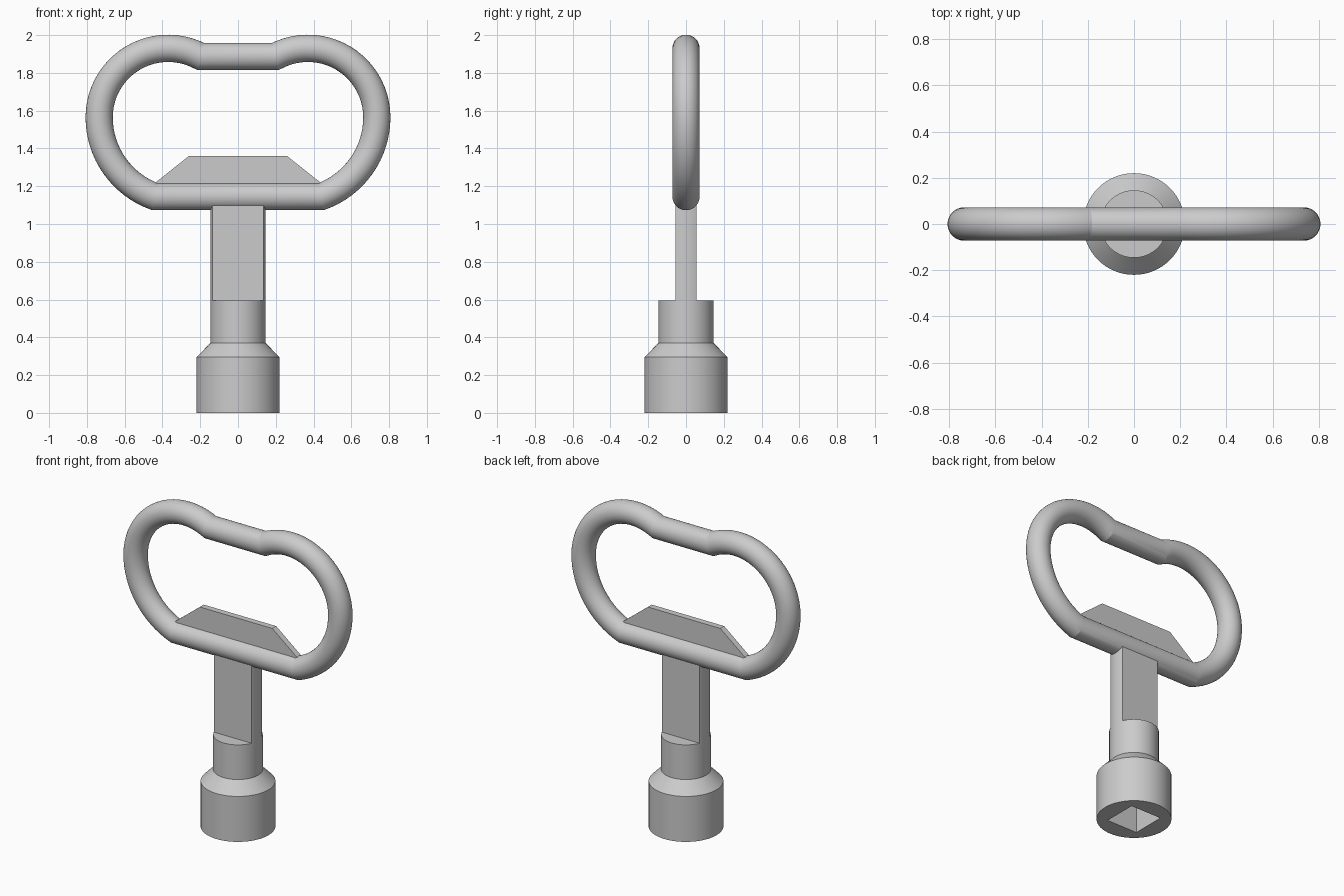
import bpy, bmesh
from math import sin, cos, pi, atan2
from mathutils import Vector

if "Cube" in bpy.data.objects:
    bpy.data.objects.remove(bpy.data.objects["Cube"])


def make(name, bm, angle=30):
    bmesh.ops.remove_doubles(bm, verts=bm.verts, dist=1e-5)
    bmesh.ops.recalc_face_normals(bm, faces=bm.faces)
    me = bpy.data.meshes.new(name)
    bm.to_mesh(me)
    bm.free()
    ob = bpy.data.objects.new(name, me)
    bpy.context.collection.objects.link(ob)
    smooth(ob, angle)
    return ob


def smooth(ob, angle):
    bpy.ops.object.select_all(action='DESELECT')
    ob.select_set(True)
    bpy.context.view_layer.objects.active = ob
    bpy.ops.object.shade_smooth_by_angle(angle=angle * pi / 180)


def prism(name, outline, thickness):
    """Extrude an x/z outline symmetrically along y."""
    bm = bmesh.new()
    front = [bm.verts.new((x, -thickness / 2, z)) for x, z in outline]
    face = bm.faces.new(front)
    ext = bmesh.ops.extrude_face_region(bm, geom=[face])['geom']
    bmesh.ops.translate(bm, vec=(0, thickness, 0),
                        verts=[v for v in ext if isinstance(v, bmesh.types.BMVert)])
    return make(name, bm)


def box(name, x0, x1, y0, y1, z0, z1):
    ob = prism(name, [(x0, z0), (x1, z0), (x1, z1), (x0, z1)], y1 - y0)
    ob.location.y = (y0 + y1) / 2
    return ob


def lathe(name, profile, steps=64):
    bm = bmesh.new()
    vs = [bm.verts.new((r, 0, z)) for r, z in profile]
    es = [bm.edges.new(p) for p in zip(vs, vs[1:])]
    bmesh.ops.spin(bm, geom=vs + es, cent=(0, 0, 0), axis=(0, 0, 1),
                   angle=2 * pi, steps=steps)
    return make(name, bm)


def arc(cx, cz, r, a0, a1, n):
    return [(cx + r * cos(a0 + (a1 - a0) * i / n), cz + r * sin(a0 + (a1 - a0) * i / n))
            for i in range(n + 1)]


# Key shaft with collar, conical shoulder and socket end
shaft = lathe("key_shaft", [(0, 0), (0.22, 0), (0.22, 0.295), (0.146, 0.37),
                            (0.146, 1.13), (0, 1.13)])

# Cutters: square socket below, two flats on the upper shaft
cutters = [box("socket_cutter", -0.11, 0.11, -0.11, 0.11, -0.1, 0.3),
           box("front_flat_cutter", -0.3, 0.3, -0.3, -0.055, 0.595, 1.3),
           box("back_flat_cutter", -0.3, 0.3, 0.055, 0.3, 0.595, 1.3)]
for c in cutters:
    c.hide_render = True
    mod = shaft.modifiers.new(c.name, 'BOOLEAN')
    mod.operation = 'DIFFERENCE'
    mod.solver = 'EXACT'
    mod.object = c
bpy.context.view_layer.objects.active = shaft
for c in cutters:
    bpy.ops.object.modifier_apply(modifier=c.name)
    bpy.data.objects.remove(c)
smooth(shaft, 30)

# Handle path: right half from bottom to top, mirrored to the left
zc = 1.565
lower = arc(0.2885, zc, 0.4465, atan2(1.145 - zc, 0.1515), 0, 16)
upper = arc(0.37, zc, 0.365, 0, atan2(1.884 - zc, -0.17), 22)
half = lower + upper[1:]
path = [Vector((x, 0, z)) for x, z in half + [(-x, z) for x, z in reversed(half)]]

# Handle tube with mitred corners
bm = bmesh.new()
R, SIDES, N = 0.072, 32, len(path)
rings = []
for i, p in enumerate(path):
    d0 = (p - path[i - 1]).normalized()
    d1 = (path[(i + 1) % N] - p).normalized()
    t = (d0 + d1).normalized()
    out = Vector((t.z, 0, -t.x)) / t.dot(d1)
    rings.append([bm.verts.new(p + R * (cos(2 * pi * k / SIDES) * out
                                        + Vector((0, sin(2 * pi * k / SIDES), 0))))
                  for k in range(SIDES)])
for i in range(N):
    a, b = rings[i], rings[(i + 1) % N]
    for k in range(SIDES):
        j = (k + 1) % SIDES
        bm.faces.new((a[k], a[j], b[j], b[k]))
make("handle_loop", bm, 15)

# Thin trapezoid web inside the handle
prism("handle_web", [(-0.44, 1.145), (0.44, 1.145), (0.44, 1.217), (0.26, 1.36),
                     (-0.26, 1.36), (-0.44, 1.217)], 0.04)
